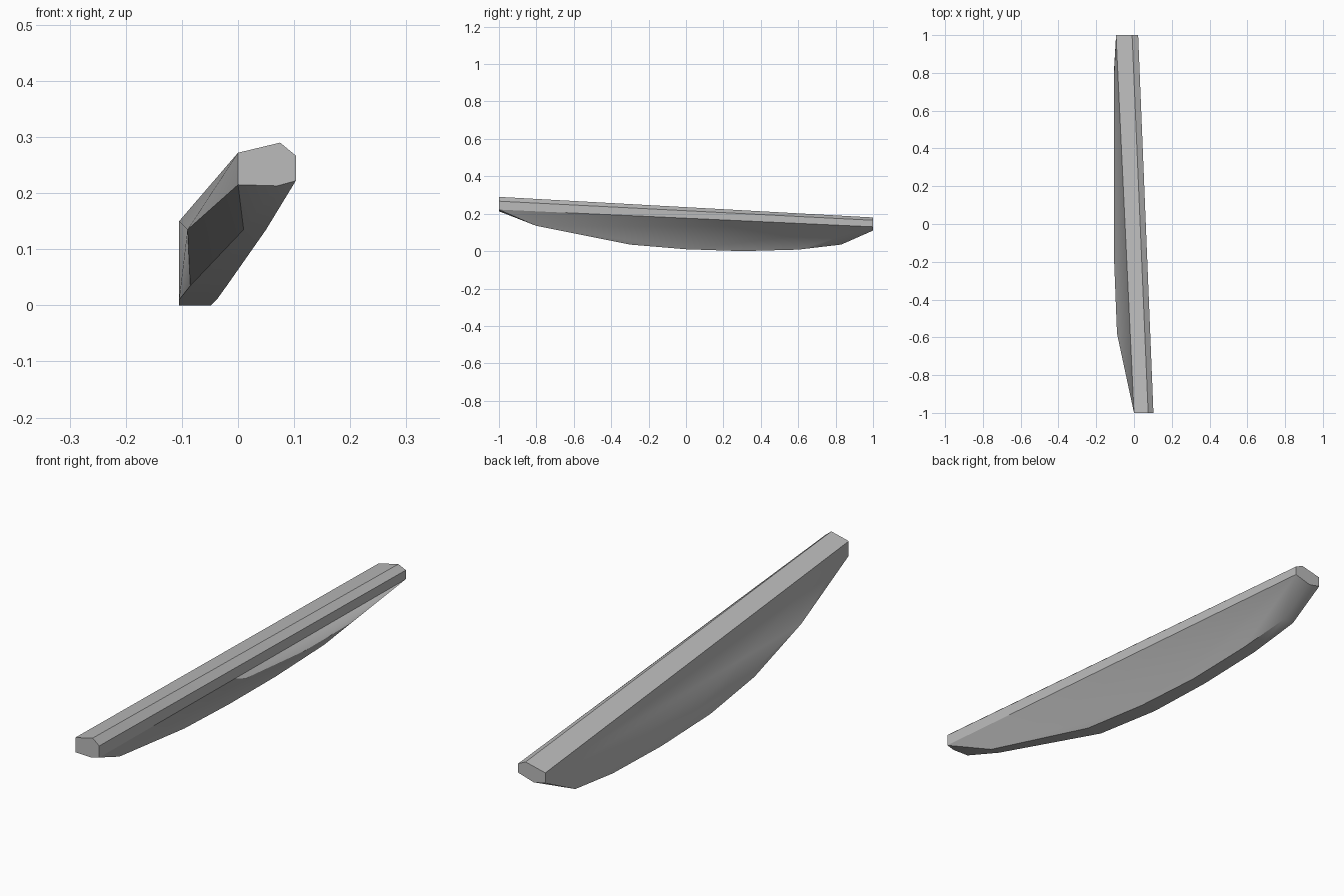
import bpy
import bmesh
import math

# Remove only the default object
default_cube = bpy.data.objects.get("Cube")
if default_cube:
    bpy.data.objects.remove(default_cube, do_unlink=True)


def flat_material(name, colour):
    """One plain colour for viewport and render."""
    material = bpy.data.materials.new(name)
    material.use_nodes = True
    material.diffuse_color = colour
    shader = material.node_tree.nodes["Principled BSDF"]
    shader.inputs["Base Color"].default_value = colour
    return material


def hull_object(name, points, material):
    """Skin a convex body around its guide points and shade it smoothly."""
    mesh = bpy.data.meshes.new(name)
    bm = bmesh.new()
    for point in points:
        bm.verts.new(point)
    hull = bmesh.ops.convex_hull(bm, input=bm.verts)
    unused = {v for v in hull["geom_interior"] + hull["geom_unused"]
              if isinstance(v, bmesh.types.BMVert)}
    bmesh.ops.delete(bm, geom=list(unused), context="VERTS")
    bmesh.ops.dissolve_limit(bm, angle_limit=math.radians(1),
                             verts=bm.verts, edges=bm.edges)
    bmesh.ops.recalc_face_normals(bm, faces=bm.faces)
    bm.to_mesh(mesh)
    bm.free()
    mesh.materials.append(material)
    body = bpy.data.objects.new(name, mesh)
    bpy.context.scene.collection.objects.link(body)
    bpy.ops.object.select_all(action="DESELECT")
    body.select_set(True)
    bpy.context.view_layer.objects.active = body
    bpy.ops.object.shade_smooth_by_angle(angle=math.radians(30))
    return body


# Six-sided end sections as (x, z)
front_end = [(0, .215), (0, .272), (.075, .29), (.103, .267), (.103, .222), (.07, .213)]
back_end = [(-.095, .12), (-.095, .16), (-.01, .18), (.022, .165), (.022, .13), (-.045, .11)]

# Flat keel stations as (y, left edge, right edge, z)
keel = [(-.8, .01, .05, .135), (-.3, -.085, -.02, .035), (0, -.105, -.038, .01),
        (.3, -.105, -.048, 0), (.6, -.105, -.05, .008), (.83, -.105, -.06, .035)]

# Upper edge of the upright side wall as (x, y, z)
side_wall = [(-.09, -.58, .135), (-.105, -.2, .15), (-.105, .8, .13)]

points = [(x, -1, z) for x, z in front_end]
points += [(x, 1, z) for x, z in back_end]
points += [(x, y, z) for y, left, right, z in keel for x in (left, right)]
points += side_wall

grey = flat_material("plain_grey", (.5, .5, .5, 1))
hull_object("curved_beam", points, grey)
